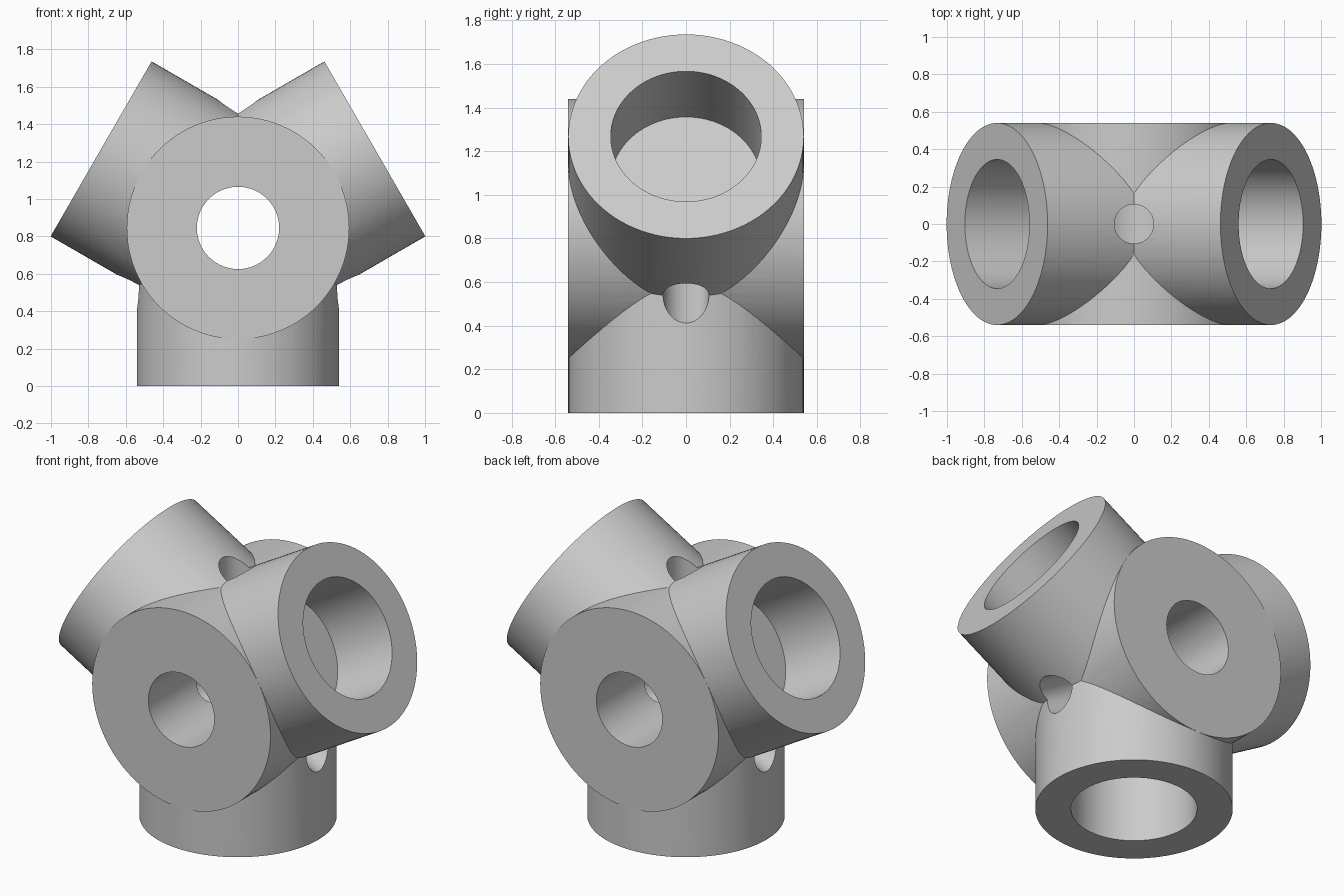
import bpy
from math import pi, radians
from mathutils import Matrix, Vector

cube = bpy.data.objects.get("Cube")
if cube:
    bpy.data.objects.remove(cube, do_unlink=True)

CENTRE = Vector((0, 0, 0.845))
HUB_R, HUB_HALF = 0.595, 0.5405
ARM_R, ARM_LEN = 0.54, 0.845
SOCKET_R, SOCKET_FLOOR = 0.345, 0.426
BORE_R, PIN_R = 0.22, 0.105

grey = bpy.data.materials.new("plain grey")
grey.use_nodes = True
colour = (0.6, 0.6, 0.6, 1)
grey.diffuse_color = colour
grey.node_tree.nodes["Principled BSDF"].inputs["Base Color"].default_value = colour


def cylinder(name, radius, start, end, turn, sides=96):
    """Cylinder between two distances from the centre, along up tilted by turn."""
    bpy.ops.mesh.primitive_cylinder_add(vertices=sides, radius=radius, depth=end - start)
    ob = bpy.context.object
    ob.name = name
    ob.data.transform(Matrix.Translation(CENTRE) @ turn
                      @ Matrix.Translation((0, 0, (start + end) / 2)))
    ob.data.materials.append(grey)
    return ob


def combine(target, other, operation):
    """Apply a boolean and remove the helper."""
    mod = target.modifiers.new("join", 'BOOLEAN')
    mod.operation = operation
    mod.solver = 'EXACT'
    mod.object = other
    bpy.context.view_layer.objects.active = target
    bpy.ops.object.modifier_apply(modifier=mod.name)
    bpy.data.objects.remove(other, do_unlink=True)


def tilt(degrees):
    return Matrix.Rotation(radians(degrees), 4, 'Y')


# Round hub lying front to back
along_y = Matrix.Rotation(pi / 2, 4, 'X')
joint = cylinder("three_way_joint", HUB_R, -HUB_HALF, HUB_HALF, along_y)

# Three arms: bottom, upper left, upper right
arm_angles = (180, 60, -60)
for a in arm_angles:
    combine(joint, cylinder("arm", ARM_R, 0.02, ARM_LEN, tilt(a)), 'UNION')

# Blind socket in each arm, and a pin hole opposite it into the bore
for a in arm_angles:
    combine(joint, cylinder("socket_cutter", SOCKET_R, SOCKET_FLOOR, 1.1, tilt(a)), 'DIFFERENCE')
    combine(joint, cylinder("pin_cutter", PIN_R, 0.1, 1.2, tilt(a + 180), 48), 'DIFFERENCE')

# Through bore of the hub
combine(joint, cylinder("bore_cutter", BORE_R, -0.8, 0.8, along_y, 64), 'DIFFERENCE')

bpy.ops.object.select_all(action='DESELECT')
joint.select_set(True)
bpy.context.view_layer.objects.active = joint
bpy.ops.object.shade_smooth_by_angle(angle=radians(12))
